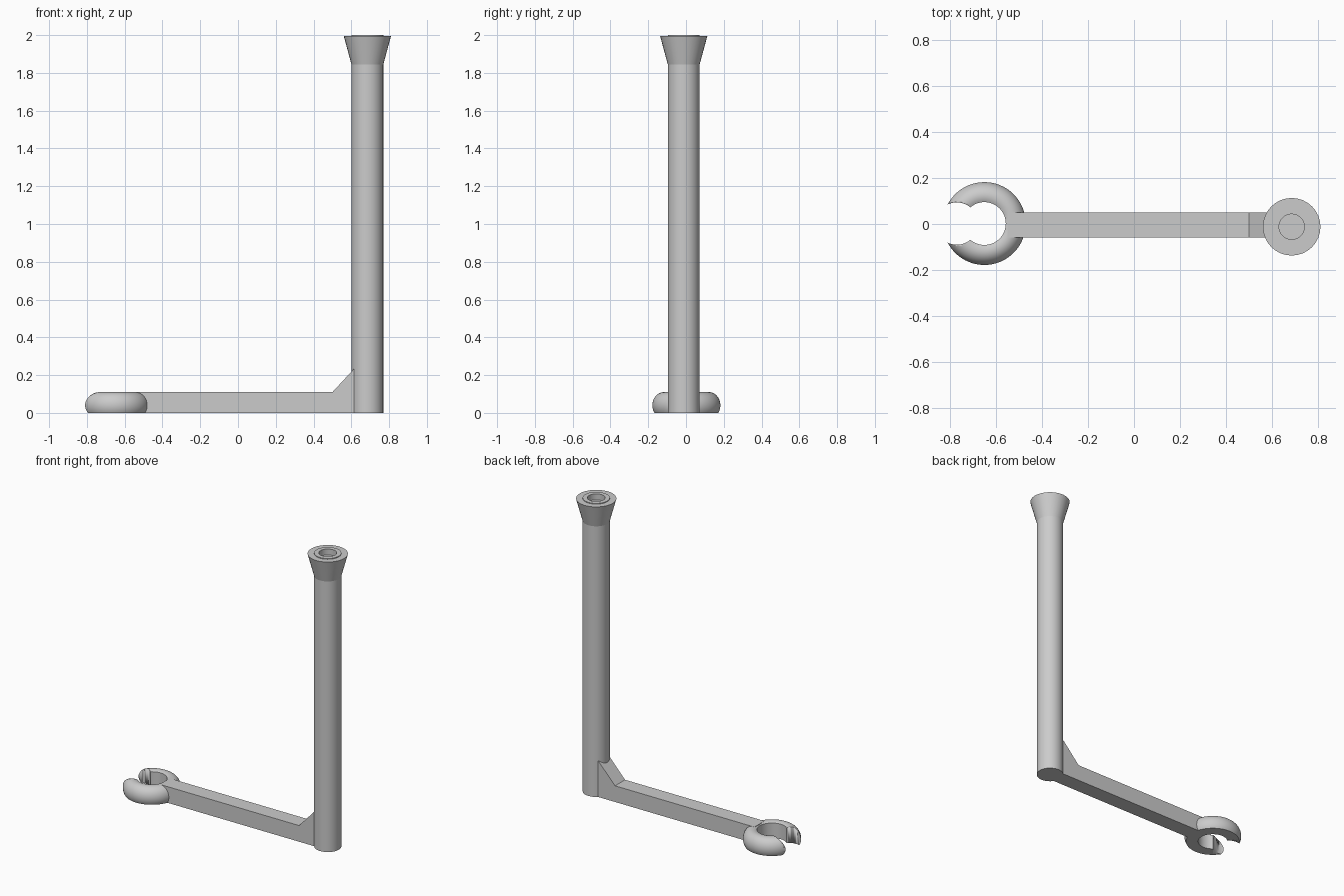
import bpy, bmesh, math
from mathutils import Vector

cube = bpy.data.objects.get("Cube")
if cube:
    bpy.data.objects.remove(cube, do_unlink=True)

grey = bpy.data.materials.new("plain grey")
grey.use_nodes = True
grey.diffuse_color = (0.6, 0.6, 0.6, 1)
grey.node_tree.nodes["Principled BSDF"].inputs["Base Color"].default_value = (0.6, 0.6, 0.6, 1)


def finish(name, bm, location=(0, 0, 0), angle=30):
    bmesh.ops.remove_doubles(bm, verts=bm.verts, dist=1e-5)
    bmesh.ops.recalc_face_normals(bm, faces=bm.faces)
    mesh = bpy.data.meshes.new(name)
    bm.to_mesh(mesh)
    bm.free()
    mesh.materials.append(grey)
    ob = bpy.data.objects.new(name, mesh)
    ob.location = location
    bpy.context.collection.objects.link(ob)
    bpy.ops.object.select_all(action="DESELECT")
    ob.select_set(True)
    bpy.context.view_layer.objects.active = ob
    bpy.ops.object.shade_smooth_by_angle(angle=math.radians(angle))
    return ob


def lathe(name, profile, location, steps, closed=False):
    """Spin an (r, z) profile around the z axis."""
    bm = bmesh.new()
    verts = [bm.verts.new((r, 0, z)) for r, z in profile]
    pairs = list(zip(verts, verts[1:]))
    if closed:
        pairs.append((verts[-1], verts[0]))
    edges = [bm.edges.new(p) for p in pairs]
    bmesh.ops.spin(bm, geom=verts + edges, axis=(0, 0, 1), cent=(0, 0, 0),
                   angle=math.tau, steps=steps, use_merge=True)
    return finish(name, bm, location)


def extrude_side(name, outline, y0, y1):
    """Push an (x, z) outline from y0 to y1."""
    bm = bmesh.new()
    face = bm.faces.new([bm.verts.new((x, y0, z)) for x, z in outline])
    new = bmesh.ops.extrude_face_region(bm, geom=[face])["geom"]
    bmesh.ops.translate(bm, vec=Vector((0, y1 - y0, 0)),
                        verts=[v for v in new if isinstance(v, bmesh.types.BMVert)])
    return finish(name, bm)


# Upright post with a shallow socket in its top
POST = (0.685, -0.012, 0)
lathe("post", [(0, 0), (0.084, 0), (0.084, 2), (0.055, 2), (0.055, 1.96), (0, 1.96)], POST, 32)

# Flared collar just below the post's rim
lathe("flared_collar", [(0.083, 1.84), (0.125, 1.995), (0.083, 1.995)], POST, 32, closed=True)

# Horizontal arm and the sloping brace at the post's foot
ARM = (-0.058, 0.05)
extrude_side("arm", [(-0.55, 0), (0.64, 0), (0.64, 0.11), (-0.55, 0.11)], *ARM)
extrude_side("brace", [(0.5, 0.11), (0.625, 0.245), (0.64, 0.245), (0.64, 0.11)], *ARM)

# Rounded clip ring: an oval section with a flat base and a straight bore
BORE, MID, HALF_W, HALF_H, MID_Z = 0.093, 0.12, 0.06, 0.07, 0.04
start = -math.asin(MID_Z / HALF_H)
end = math.acos((BORE - MID) / HALF_W)
section = [(BORE, 0)]
for i in range(17):
    a = start + (end - start) * i / 16
    section.append((MID + HALF_W * math.cos(a), MID_Z + HALF_H * math.sin(a)))
ring = lathe("clip_ring", section, (-0.65, 0.002, 0), 64, closed=True)

# Round notch that opens the ring
bm = bmesh.new()
bmesh.ops.create_cone(bm, cap_ends=True, segments=48, radius1=0.092, radius2=0.092, depth=0.5)
notch = finish("notch_cutter", bm, (-0.77, 0.002, 0.05))
notch.hide_render = True
notch.hide_viewport = True
cut = ring.modifiers.new("notch", "BOOLEAN")
cut.operation = "DIFFERENCE"
cut.solver = "EXACT"
cut.object = notch
